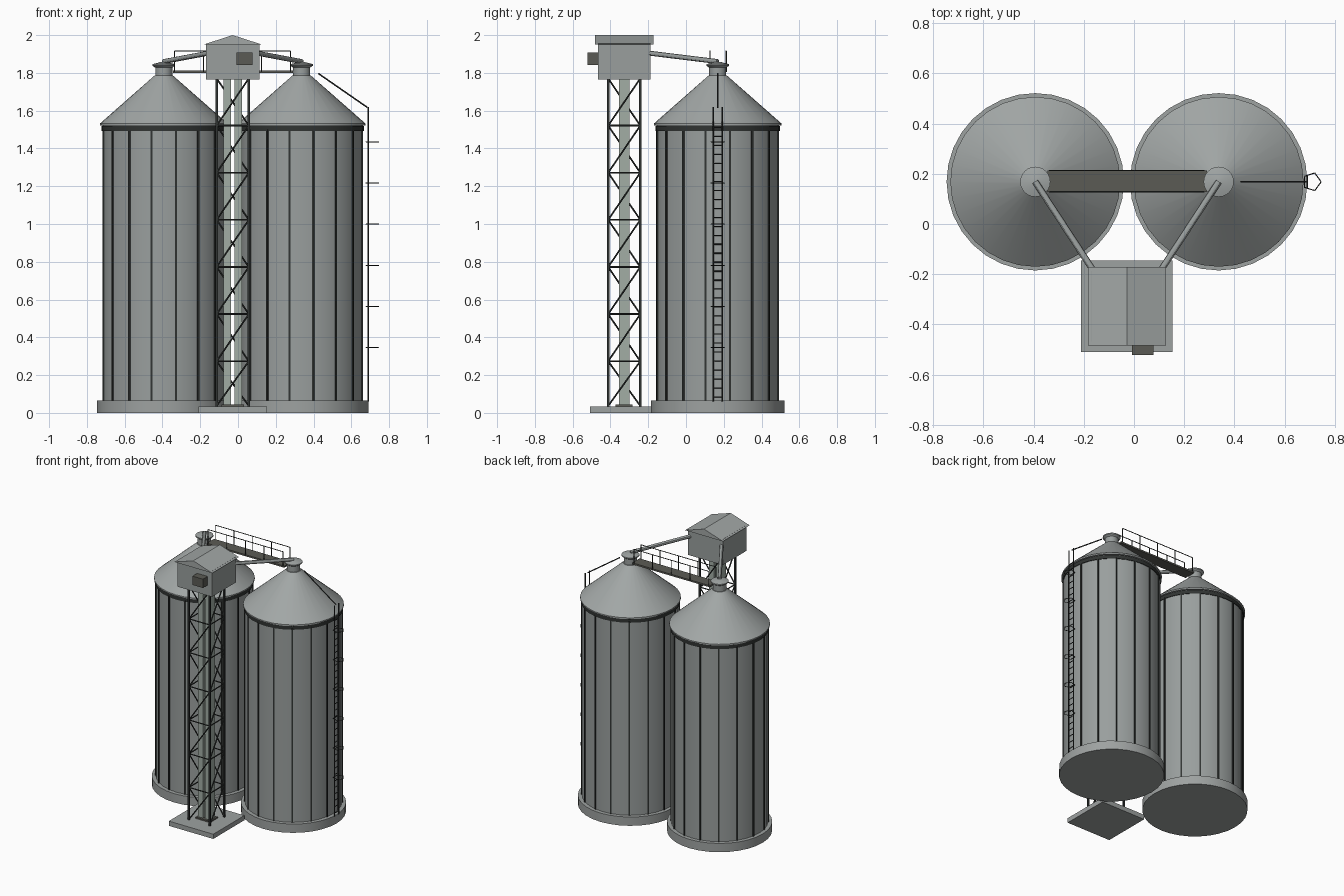
import bpy, bmesh, math
from mathutils import Vector, Matrix

if "Cube" in bpy.data.objects:
    bpy.data.objects.remove(bpy.data.objects["Cube"])


def material(name, rgb):
    m = bpy.data.materials.new(name)
    m.diffuse_color = (*rgb, 1)
    m.use_nodes = True
    m.node_tree.nodes["Principled BSDF"].inputs["Base Color"].default_value = m.diffuse_color
    return m


GALV = material("galvanized steel", (0.32, 0.345, 0.34))
ROOF = material("roof steel", (0.36, 0.385, 0.38))
CONC = material("concrete", (0.34, 0.36, 0.355))
DARK = material("dark steel", (0.03, 0.034, 0.032))
GRATE = material("dark grating", (0.105, 0.105, 0.09))
TRUNK = material("pale duct", (0.36, 0.42, 0.375))


def finish(bm, name, mat, smooth=False):
    bmesh.ops.recalc_face_normals(bm, faces=bm.faces)
    me = bpy.data.meshes.new(name)
    bm.to_mesh(me)
    bm.free()
    me.materials.append(mat)
    ob = bpy.data.objects.new(name, me)
    bpy.context.collection.objects.link(ob)
    if smooth:
        bpy.ops.object.select_all(action='DESELECT')
        ob.select_set(True)
        bpy.context.view_layer.objects.active = ob
        bpy.ops.object.shade_smooth_by_angle(angle=math.radians(30))
    return ob


def add_box(bm, x0, x1, y0, y1, z0, z1):
    mat = Matrix.Translation(((x0 + x1) / 2, (y0 + y1) / 2, (z0 + z1) / 2))
    mat = mat @ Matrix.Diagonal((x1 - x0, y1 - y0, z1 - z0, 1))
    bmesh.ops.create_cube(bm, size=1, matrix=mat)


def add_bar(bm, a, b, r, sides=6):
    a, b = Vector(a), Vector(b)
    d = b - a
    mat = Matrix.Translation((a + b) / 2) @ d.to_track_quat('Z', 'Y').to_matrix().to_4x4()
    bmesh.ops.create_cone(bm, cap_ends=True, segments=sides, radius1=r, radius2=r,
                          depth=d.length, matrix=mat)


def box(name, mat, *dims):
    bm = bmesh.new()
    add_box(bm, *dims)
    return finish(bm, name, mat)


def lathe(name, mat, x, y, profile, sides=32):
    """Revolve (radius, height) points into a closed solid."""
    bm = bmesh.new()
    rings = [[bm.verts.new((x + r * math.cos(2 * math.pi * i / sides),
                            y + r * math.sin(2 * math.pi * i / sides), z))
              for i in range(sides)] for r, z in profile]
    for lo, hi in zip(rings, rings[1:]):
        for i in range(sides):
            j = (i + 1) % sides
            bm.faces.new((lo[i], lo[j], hi[j], hi[i]))
    bm.faces.new(rings[0][::-1])
    bm.faces.new(rings[-1])
    return finish(bm, name, mat, True)


# Two silos
SY = 0.168
for side, sx in (("left", -0.393), ("right", 0.337)):
    lathe(side + "_silo_base", CONC, sx, SY, [(0.353, 0), (0.353, 0.065)])
    lathe(side + "_silo_wall", GALV, sx, SY, [(0.325, 0.065), (0.325, 1.525)])
    lathe(side + "_eave_ring", DARK, sx, SY, [(0.33, 1.492), (0.33, 1.518)])
    lathe(side + "_silo_roof", ROOF, sx, SY,
          [(0.338, 1.522), (0.338, 1.532), (0.05, 1.785)])
    lathe(side + "_roof_neck", GALV, sx, SY, [(0.045, 1.775), (0.045, 1.836)], 24)
    lathe(side + "_roof_cap", ROOF, sx, SY,
          [(0.045, 1.828), (0.06, 1.838), (0.06, 1.846), (0.015, 1.858)], 24)
    bm = bmesh.new()
    for k in range(16):
        a = math.radians(11.25 + 22.5 * k)
        rot = Matrix.Translation((sx, SY, 0.7825)) @ Matrix.Rotation(a, 4, 'Z')
        rot = rot @ Matrix.Translation((0.326, 0, 0)) @ Matrix.Diagonal((0.01, 0.01, 1.435, 1))
        bmesh.ops.create_cube(bm, size=1, matrix=rot)
    finish(bm, side + "_wall_ribs", DARK)

# Elevator tower pad, boot and twin trunks
TX, TY, H = -0.028, -0.327, 0.085
box("tower_pad", CONC, TX - 0.182, TX + 0.182, TY - 0.182, TY + 0.182, 0, 0.035)
box("elevator_boot", GRATE, TX - 0.06, TX + 0.06, TY - 0.045, TY + 0.045, 0.035, 0.045)
for side, s in (("left", -1), ("right", 1)):
    c = TX + s * 0.029
    box(side + "_elevator_trunk", TRUNK, c - 0.02, c + 0.02, TY - 0.029, TY + 0.029, 0.04, 1.77)

# Lattice tower frame
bm = bmesh.new()
corners = [(TX - H, TY - H), (TX + H, TY - H), (TX + H, TY + H), (TX - H, TY + H)]
STEP = 0.2495
for i, p in enumerate(corners):
    q = corners[(i + 1) % 4]
    add_box(bm, p[0] - 0.006, p[0] + 0.006, p[1] - 0.006, p[1] + 0.006, 0.035, 1.77)
    for n in range(7):
        z = 0.024 + n * STEP
        add_bar(bm, (*p, max(z, 0.037)), (*q, z + STEP), 0.0045)
        if n:
            add_bar(bm, (*p, z), (*q, z), 0.0045)
finish(bm, "tower_frame", DARK)

# Head house with gabled roof and motor box
box("head_house", GALV, TX - 0.142, TX + 0.142, TY - 0.14, TY + 0.14, 1.765, 1.955)
bm = bmesh.new()
ends = [[bm.verts.new((TX + x, TY + y, z)) for x, z in
         ((-0.155, 1.95), (0.155, 1.95), (0.0, 2.0))] for y in (-0.156, 0.156)]
bm.faces.new(ends[0])
bm.faces.new(ends[1][::-1])
for i in range(3):
    j = (i + 1) % 3
    bm.faces.new((ends[0][i], ends[1][i], ends[1][j], ends[0][j]))
finish(bm, "head_house_roof", ROOF)
box("motor_box", GRATE, -0.008, 0.078, -0.522, -0.46, 1.842, 1.907)

# Spouts from head house to silo caps
for side, s in (("left", -1), ("right", 1)):
    bm = bmesh.new()
    add_bar(bm, (TX + s * 0.12, TY + 0.12, 1.906), (TX + s * 0.365, SY, 1.86), 0.013, 12)
    finish(bm, side + "_spout", GALV, True)

# Catwalk between the silos, with rails on both sides
box("catwalk_deck", GRATE, -0.345, 0.29, 0.128, 0.213, 1.8, 1.812)
bm = bmesh.new()
for y in (0.128, 0.213):
    add_bar(bm, (-0.335, y, 1.916), (0.278, y, 1.916), 0.003)
    for k in range(5):
        x = -0.335 + 0.613 * k / 4
        add_bar(bm, (x, y, 1.805), (x, y, 1.916), 0.003)
finish(bm, "catwalk_rails", DARK)

# Ladder on the right silo
LX = 0.69
bm = bmesh.new()
for y in (SY - 0.024, SY + 0.024):
    add_bar(bm, (LX, y, 0.06), (LX, y, 1.62), 0.004)
for k in range(31):
    z = 0.085 + 0.0475 * k
    add_bar(bm, (LX, SY - 0.024, z), (LX, SY + 0.024, z), 0.003)
finish(bm, "ladder", DARK)

# Safety hoops around the ladder
bm = bmesh.new()
for k in range(6):
    z = 0.345 + 0.218 * k
    pts = [(0.708 + 0.037 * math.cos(math.tau * i / 5),
            SY + 0.037 * math.sin(math.tau * i / 5), z) for i in range(5)]
    for i in range(5):
        add_bar(bm, pts[i], pts[(i + 1) % 5], 0.0025)
finish(bm, "ladder_hoops", DARK)

# Sloping handrail up the roof
bm = bmesh.new()
add_bar(bm, (LX - 0.005, SY, 1.617), (0.425, SY, 1.797), 0.004)
finish(bm, "roof_handrail", DARK)
